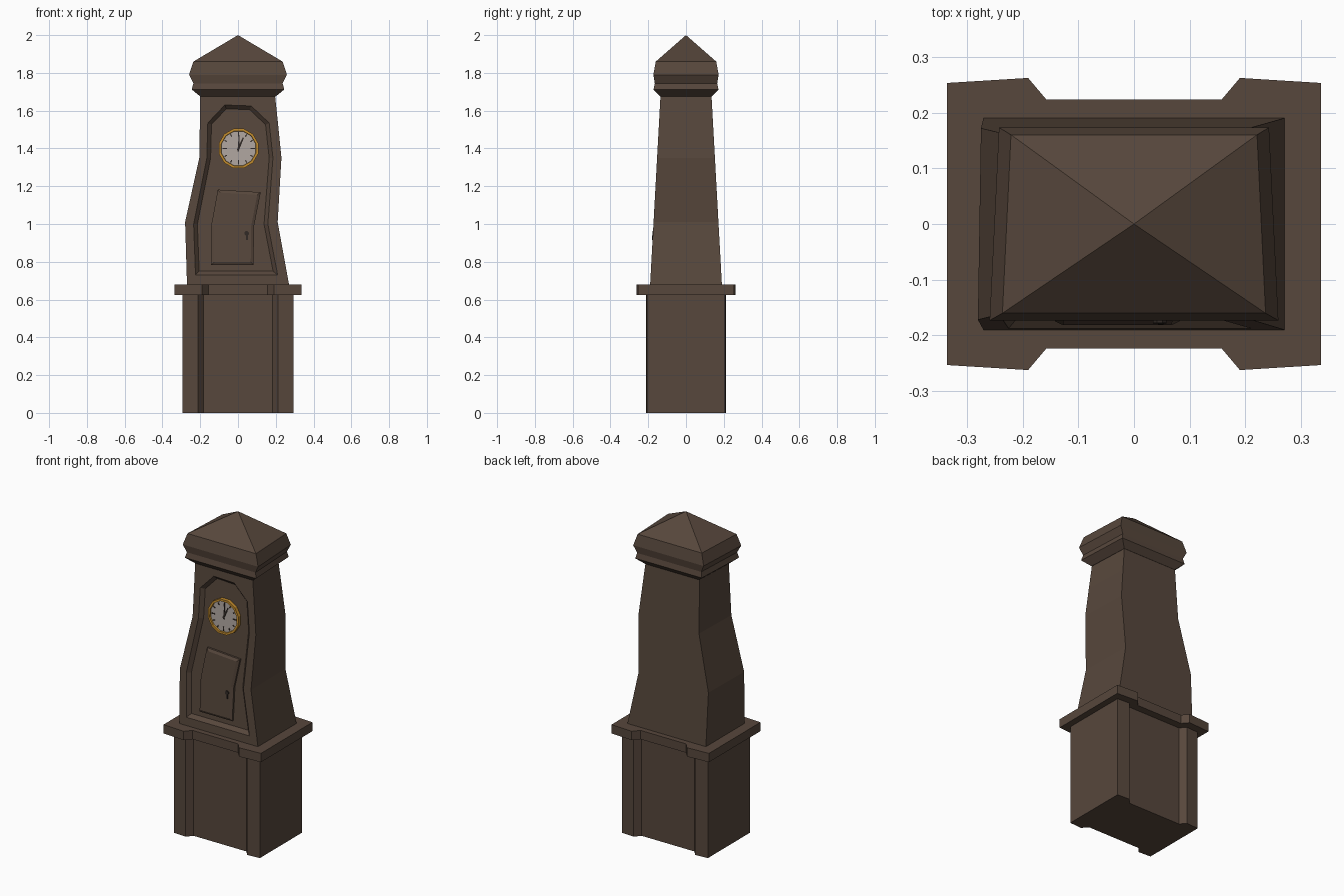
import bpy, bmesh, math

cube = bpy.data.objects.get("Cube")
if cube:
    bpy.data.objects.remove(cube, do_unlink=True)


def material(name, rgb):
    m = bpy.data.materials.new(name)
    m.use_nodes = True
    m.diffuse_color = (*rgb, 1)
    m.node_tree.nodes["Principled BSDF"].inputs["Base Color"].default_value = (*rgb, 1)
    return m


WOOD = material("dark wood", (0.095, 0.063, 0.045))
GOLD = material("gold", (0.52, 0.25, 0.025))
DIAL = material("pale dial", (0.42, 0.37, 0.34))
INK = material("dark ink", (0.03, 0.022, 0.018))


def loft(name, rings, mat):
    """Skin equal-length rings of points and cap both ends; a one-point ring is an apex."""
    bm = bmesh.new()
    loops = [[bm.verts.new(p) for p in ring] for ring in rings]
    for a, b in zip(loops, loops[1:]):
        n = len(a)
        for i in range(n):
            j = (i + 1) % n
            bm.faces.new([a[i], a[j], b[0]] if len(b) == 1 else [a[i], a[j], b[j], b[i]])
    for cap in (loops[0], loops[-1]):
        if len(cap) > 2:
            bm.faces.new(cap)
    bmesh.ops.recalc_face_normals(bm, faces=bm.faces)
    me = bpy.data.meshes.new(name)
    bm.to_mesh(me)
    bm.free()
    me.materials.append(mat)
    ob = bpy.data.objects.new(name, me)
    bpy.context.collection.objects.link(ob)
    return ob


def half_depth(z):
    """Half the depth of the tapering case at a height."""
    return 0.19 - 0.055 * (z - 0.68)


def front(outline, depth=0.0):
    """Place an x, z outline on the sloping front, sunk inward by depth."""
    return [(x, depth - half_depth(z), z) for x, z in outline]


def inset(outline, amount):
    """Offset a clockwise outline inward by mitring neighbouring edges."""
    out = []
    n = len(outline)
    for i in range(n):
        (ax, az), (bx, bz), (cx, cz) = outline[i - 1], outline[i], outline[(i + 1) % n]
        l1, l2 = math.hypot(bx - ax, bz - az), math.hypot(cx - bx, cz - bz)
        n1 = ((bz - az) / l1, (ax - bx) / l1)
        n2 = ((cz - bz) / l2, (bx - cx) / l2)
        k = amount / (1 + n1[0] * n2[0] + n1[1] * n2[1])
        out.append((bx + k * (n1[0] + n2[0]), bz + k * (n1[1] + n2[1])))
    return out


# Plinth and ledge, both with corner pilasters on front and back
def pilaster_prism(name, quarter, z0, z1):
    side = quarter + [(-x, y) for x, y in reversed(quarter)]
    outline = side + [(-x, -y) for x, y in side]
    loft(name, [[(x, y, z) for x, y in outline] for z in (z0, z1)], WOOD)


pilaster_prism("plinth", [(0.295, 0.207), (0.212, 0.212), (0.182, 0.177)], 0, 0.63)
pilaster_prism("ledge", [(0.335, 0.253), (0.19, 0.262), (0.157, 0.223)], 0.625, 0.68)

# Crooked case with a sunken arched front panel
case = [(-0.27, 0.68), (-0.28, 1.01), (-0.205, 1.35), (-0.202, 1.53), (-0.2, 1.69),
        (0.195, 1.69), (0.212, 1.53), (0.23, 1.35), (0.21, 1.01), (0.27, 0.68)]
panel = [(-0.225, 0.73), (-0.235, 1.0), (-0.165, 1.35), (-0.16, 1.535), (-0.07, 1.63),
         (0.07, 1.625), (0.165, 1.535), (0.185, 1.35), (0.158, 1.0), (0.21, 0.73)]
SUNK = 0.022
back = [(x * (1 - 0.06 * (z - 0.68)), half_depth(z), z) for x, z in case]
loft("case", [back, front(case), front(panel), front(inset(panel, 0.02), SUNK)], WOOD)

# Raised door with bevelled edges
door = [(-0.142, 0.783), (-0.142, 0.99), (-0.107, 1.182),
        (0.12, 1.168), (0.085, 0.99), (0.082, 0.783)]
loft("door", [front(door, SUNK + 0.005), front(door, 0.01),
              front(inset(door, 0.015), 0.002)], WOOD)


# Moulded cornice and pyramid roof
def head_ring(x, y, z):
    return [(-x, -y, z), (x, -y, z), (x * 0.935, y, z), (-x * 0.935, y, z)]


profile = [(0.199, 0.136, 1.675), (0.245, 0.172, 1.712), (0.236, 0.165, 1.745),
           (0.259, 0.173, 1.79), (0.236, 0.16, 1.86)]
loft("roof", [head_ring(*p) for p in profile] + [[(0, 0, 2)]], WOOD)

# Clock dial with a gold rim
CX, CZ = 0.003, 1.4


def circle(radius, cx=CX, cz=CZ, sides=12):
    return [(cx + radius * math.sin((i + 0.5) * math.tau / sides),
             cz + radius * math.cos((i + 0.5) * math.tau / sides)) for i in range(sides)]


rim = [front(circle(r), d) for r, d in
       ((0.108, SUNK), (0.108, 0.0), (0.095, 0.0), (0.093, 0.012))]
loft("clock_rim", rim, GOLD)
loft("clock_dial", [front(circle(0.095), 0.015), front(circle(0.095), 0.009)], DIAL)


def bar(name, angle, r0, r1, w0, w1):
    """Thin tapered plate pointing out from the dial centre."""
    s, c = math.sin(angle), math.cos(angle)
    pts = [(CX + r * s + w * c, CZ + r * c - w * s)
           for r, w in ((r0, -w0), (r1, -w1), (r1, w1), (r0, w0))]
    loft(name, [front(pts, 0.01), front(pts, 0.006)], INK)


for hour in range(12):
    quarter = hour % 3 == 0
    bar(f"hour_mark_{hour + 1}", hour * math.tau / 12, 0.062 if quarter else 0.072,
        0.086, 0.003, 0.003)
bar("minute_hand", 0.03, -0.015, 0.07, 0.004, 0.002)
bar("hour_hand", 0.42, -0.012, 0.062, 0.006, 0.003)

# Keyhole on the door
loft("keyhole_top", [front(circle(0.013, 0.046, 0.95, 8), d) for d in (0.003, -0.003)], INK)
slot = [(0.043, 0.915), (0.043, 0.95), (0.053, 0.95), (0.053, 0.915)]
loft("keyhole_slot", [front(slot, d) for d in (0.003, -0.003)], INK)
